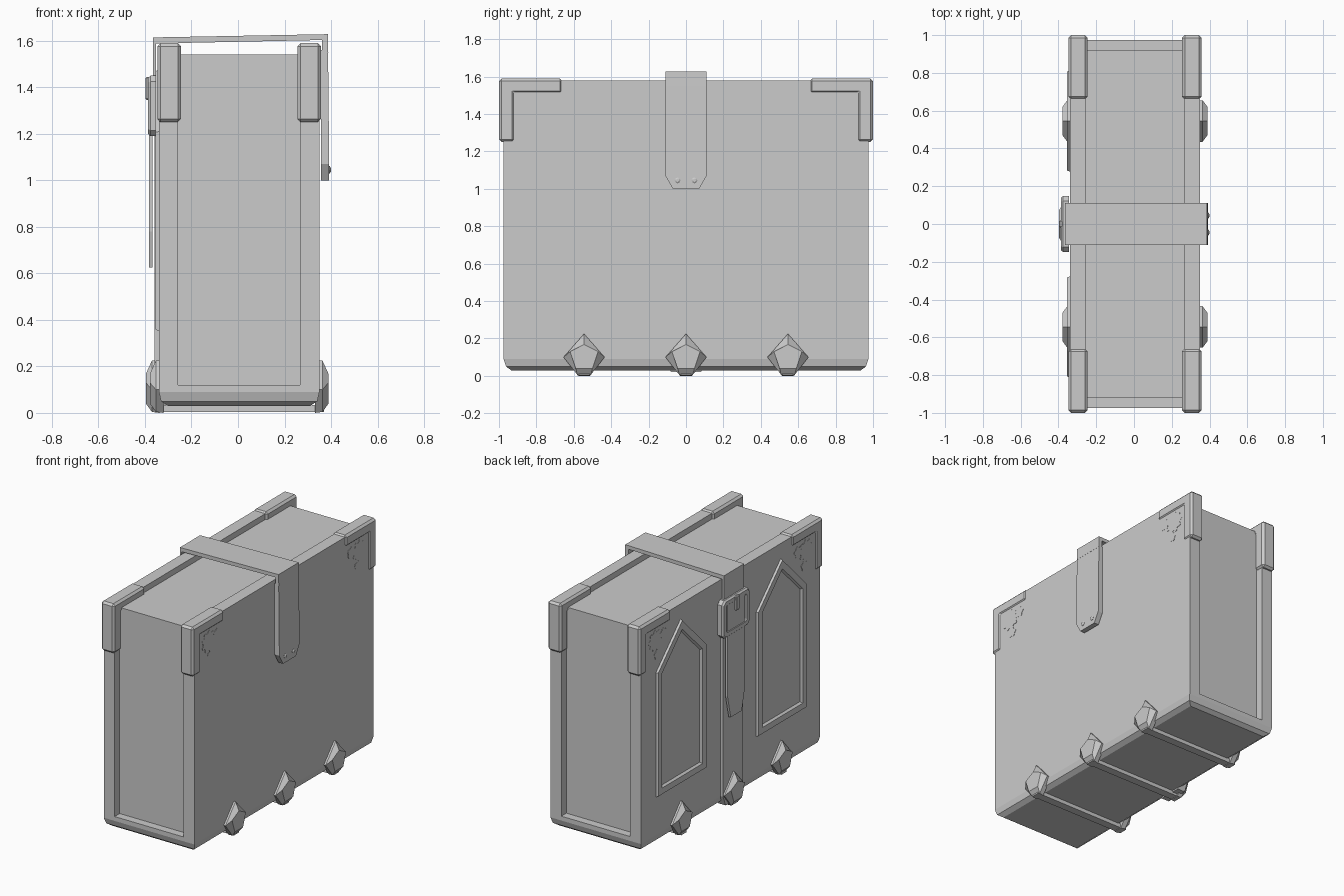
import bpy, bmesh, math
from mathutils import Vector

if "Cube" in bpy.data.objects:
    bpy.data.objects.remove(bpy.data.objects["Cube"])

CX = 0.005  # the book body sits slightly off centre


def loft(name, loops, caps=True, closed=False, bevel=0.0, segs=1):
    """Bridge equal-length loops of 3D points into one mesh."""
    bm = bmesh.new()
    rows = [[bm.verts.new(p) for p in lp] for lp in loops]
    n = len(rows[0])
    pairs = list(zip(rows, rows[1:])) + ([(rows[-1], rows[0])] if closed else [])
    for a, b in pairs:
        for i in range(n):
            j = (i + 1) % n
            bm.faces.new((a[i], a[j], b[j], b[i]))
    if caps and not closed:
        bm.faces.new(rows[0])
        bm.faces.new(rows[-1])
    bmesh.ops.recalc_face_normals(bm, faces=bm.faces)
    if bevel:
        bmesh.ops.bevel(bm, geom=list(bm.edges), offset=bevel, segments=segs,
                        affect='EDGES', profile=0.5)
    me = bpy.data.meshes.new(name)
    bm.to_mesh(me)
    bm.free()
    ob = bpy.data.objects.new(name, me)
    bpy.context.collection.objects.link(ob)
    return ob


def yz(pts, x):
    return [(x, y, z) for y, z in pts]


def prism(name, pts, x0, x1, **kw):
    """Side profile (y, z) extruded along x."""
    return loft(name, [yz(pts, x0), yz(pts, x1)], **kw)


def box(name, x0, x1, y0, y1, z0, z1, **kw):
    return prism(name, [(y0, z0), (y1, z0), (y1, z1), (y0, z1)], x0, x1, **kw)


def rect(hx, hy, z):
    return [(CX + sx * hx, sy * hy, z) for sx, sy in ((-1, -1), (1, -1), (1, 1), (-1, 1))]


# Spine with chamfered underside, covers and page block
loft("spine", [rect(.305, .935, .03), rect(.336, .962, .05),
               rect(.345, .975, .09), rect(.345, .975, .12)])
for s, side in ((-1, "left"), (1, "right")):
    a, b = sorted((CX + s * .262, CX + s * .345))
    box(side + "_cover", a, b, -.975, .975, .12, 1.58)
box("pages", CX - .265, CX + .265, -.92, .92, .11, 1.54)


def gear(cy, cz, r, teeth):
    """Scalloped flower outline."""
    n = teeth * 4
    return [(cy + r * k * math.cos(2 * math.pi * i / n), cz + r * k * math.sin(2 * math.pi * i / n))
            for i in range(n) for k in ((1, 1, .8, .8)[i % 4],)]


# Corner guards and thin flower ornaments beside them
L = [(1, 1.59), (.66, 1.59), (.66, 1.51), (.915, 1.51), (.915, 1.25), (1, 1.25)]
for s, side in ((-1, "left"), (1, "right")):
    for t, end in ((-1, "front"), (1, "back")):
        prism(f"{side}_{end}_corner_guard", [(y * t, z) for y, z in L],
              CX + s * .25, CX + s * .352, bevel=.014)
        for k, (cy, cz, r, n) in enumerate(((.82, 1.43, .075, 9), (.73, 1.45, .04, 5), (.80, 1.33, .035, 5))):
            prism(f"{side}_{end}_flower_{k}", gear(cy * t, cz, r, n),
                  CX + s * .34, CX + s * .347)

# Studs on the spine edges, joined by bands underneath
outer = [(0, .225), (.11, .10), (.03, 0), (-.03, 0), (-.11, .10)]
face = [(0, .168), (.075, .13), (.045, .04), (-.045, .04), (-.075, .13)]
shoulder = [(0, .225), (.11, .10), (.035, .004), (-.035, .004), (-.11, .10)]
for i, cy in enumerate((-.545, 0, .545)):
    for s, side in ((-1, "left"), (1, "right")):
        d = CX if (i != 1 or s > 0) else -.012
        mv = lambda pts: [(y + cy, z) for y, z in pts]
        loft(f"{side}_stud_{i}", [yz(mv(outer), d + s * .325), yz(mv(shoulder), d + s * .358),
                                  yz(mv(face), d + s * .384)])
    box(f"spine_band_{i}", -.365, .37, cy - .028, cy + .028, .004, .034)

# Raised pointed panels on the left cover
def house(cy, inset):
    w = .27 - inset
    pts = [(-w, .35 + inset), (w, .35 + inset), (w, 1.21 - inset * .4), (0, 1.48 - inset * 1.4), (-w, 1.21 - inset * .4)]
    return [(y + cy, z) for y, z in pts]

for t, end in ((-1, "front"), (1, "back")):
    cy = .545 * t
    loft(end + "_panel_frame", [yz(house(cy, 0), -.335), yz(house(cy, .008), -.354),
                                yz(house(cy, .05), -.354), yz(house(cy, .065), -.335)], closed=True)

# Strap over the top, its right end and its left drop
W = .11
prof = [(-.352, 1.40), (-.366, 1.40), (-.366, 1.614), (.386, 1.628), (.388, 1.55),
        (.362, 1.55), (.362, 1.603), (-.352, 1.588)]
loft("top_strap", [[(x, -W, z) for x, z in prof], [(x, W, z) for x, z in prof]])
end = [(-W, 1.56), (W, 1.56), (W, 1.07), (.07, 1.0), (-.07, 1.0), (-W, 1.07)]
loft("right_strap_end", [yz(end, .357), [(.387 if z > 1.2 else .392, y, z) for y, z in end]])
box("lower_strap", -.359, -.335, -W, W, .09, 1.42)
prism("lower_strap_end", [(-W, .09), (W, .09), (.08, .02), (-.08, .02)], -.359, -.30)
tongue = [(-.095, 1.42), (.095, 1.42), (.095, .78), (.06, .625), (-.06, .625), (-.095, .78)]
prism("strap_tongue", tongue, -.383, -.367)

# Rivets on the right strap end
for y in (-.045, .045):
    ring = lambda r: [(y + r * math.cos(math.tau * i / 8), 1.045 + r * math.sin(math.tau * i / 8)) for i in range(8)]
    loft("strap_rivet", [yz(ring(.016), .385), yz(ring(.016), .394), yz(ring(.008), .399)])

# Buckle frame and prong
def ring_rect(hw, z0, z1, c):
    return [(-hw + c, z0), (hw - c, z0), (hw, z0 + c), (hw, z1 - c),
            (hw - c, z1), (-hw + c, z1), (-hw, z1 - c), (-hw, z0 + c)]

o, m = ring_rect(.148, 1.19, 1.45, .025), ring_rect(.138, 1.2, 1.44, .02)
n, q = ring_rect(.113, 1.225, 1.415, .012), ring_rect(.103, 1.235, 1.405, .01)
loft("buckle_frame", [yz(o, -.345), yz(o, -.376), yz(m, -.387), yz(n, -.387),
                      yz(q, -.376), yz(q, -.345)], closed=True)
box("buckle_prong", -.398, -.37, -.018, .018, 1.345, 1.445, bevel=.006)
